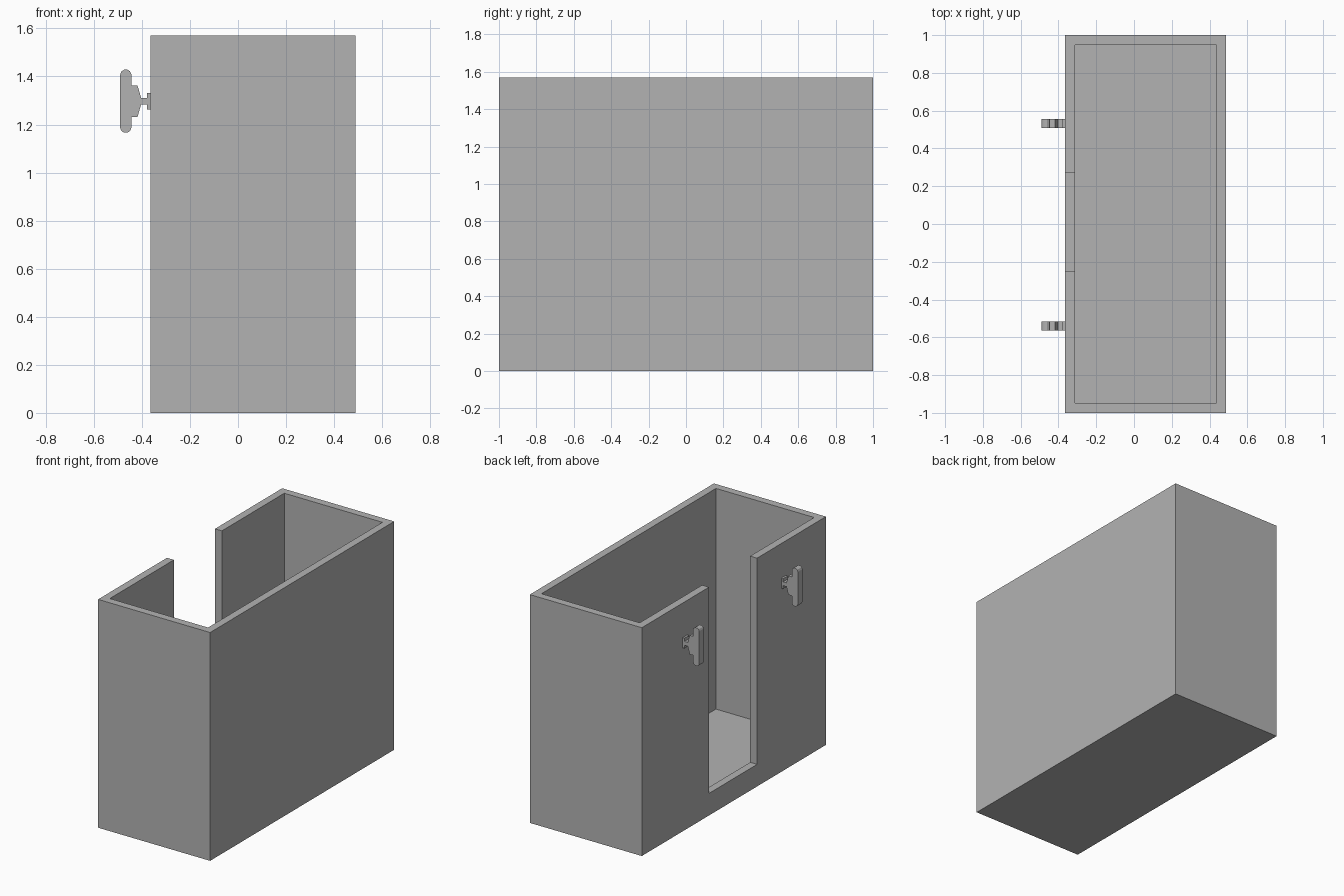
import bpy
import bmesh

if "Cube" in bpy.data.objects:
    bpy.data.objects.remove(bpy.data.objects["Cube"], do_unlink=True)

grey = bpy.data.materials.new("plain grey")
grey.use_nodes = True
colour = (0.45, 0.45, 0.45, 1)
grey.diffuse_color = colour
grey.node_tree.nodes["Principled BSDF"].inputs["Base Color"].default_value = colour


def make_object(name, bm):
    bmesh.ops.recalc_face_normals(bm, faces=bm.faces)
    mesh = bpy.data.meshes.new(name)
    bm.to_mesh(mesh)
    bm.free()
    mesh.materials.append(grey)
    obj = bpy.data.objects.new(name, mesh)
    bpy.context.collection.objects.link(obj)
    return obj


def box(name, low, high):
    bm = bmesh.new()
    bmesh.ops.create_cube(bm, size=1)
    for v in bm.verts:
        v.co = [high[i] if v.co[i] > 0 else low[i] for i in range(3)]
    return make_object(name, bm)


def cut(obj, cutter):
    cutter.hide_render = True
    mod = obj.modifiers.new("cut", "BOOLEAN")
    mod.operation = "DIFFERENCE"
    mod.solver = "EXACT"
    mod.object = cutter
    bpy.context.view_layer.objects.active = obj
    bpy.ops.object.modifier_apply(modifier=mod.name)
    bpy.data.objects.remove(cutter, do_unlink=True)


# Open bin: outer block, hollowed, with a tall slot in the hook-side wall
left, right, top, wall = -0.364, 0.488, 1.57, 0.0525
bin_body = box("bin_body", (left, -1, 0), (right, 1, top))
cut(bin_body, box("cavity_cutter", (left + wall, -1 + wall, wall),
                  (right - wall, 1 - wall, top + 0.2)))
cut(bin_body, box("slot_cutter", (left - 0.1, -0.252, 0.152),
                  (left + 0.2, 0.27, top + 0.2)))

# Hook: upper half of the profile as (x, height above its axis), mirrored below
HOOK_Z = 1.297
half = [(left, 0.035), (-0.378, 0.035), (-0.378, 0.013), (-0.403, 0.013),
        (-0.418, 0.065), (-0.444, 0.065), (-0.444, 0.112), (-0.449, 0.124),
        (-0.460, 0.131), (-0.474, 0.131), (-0.485, 0.124), (-0.490, 0.112)]
profile = half + [(x, -h) for x, h in reversed(half)]


def hook(name, y, width=0.05):
    bm = bmesh.new()
    verts = [bm.verts.new((x, y - width / 2, HOOK_Z + h)) for x, h in profile]
    face = bm.faces.new(verts)
    grown = bmesh.ops.extrude_face_region(bm, geom=[face])["geom"]
    moved = [g for g in grown if isinstance(g, bmesh.types.BMVert)]
    bmesh.ops.translate(bm, verts=moved, vec=(0, width, 0))
    return make_object(name, bm)


hook("back_hook", 0.532)
hook("front_hook", -0.54)
